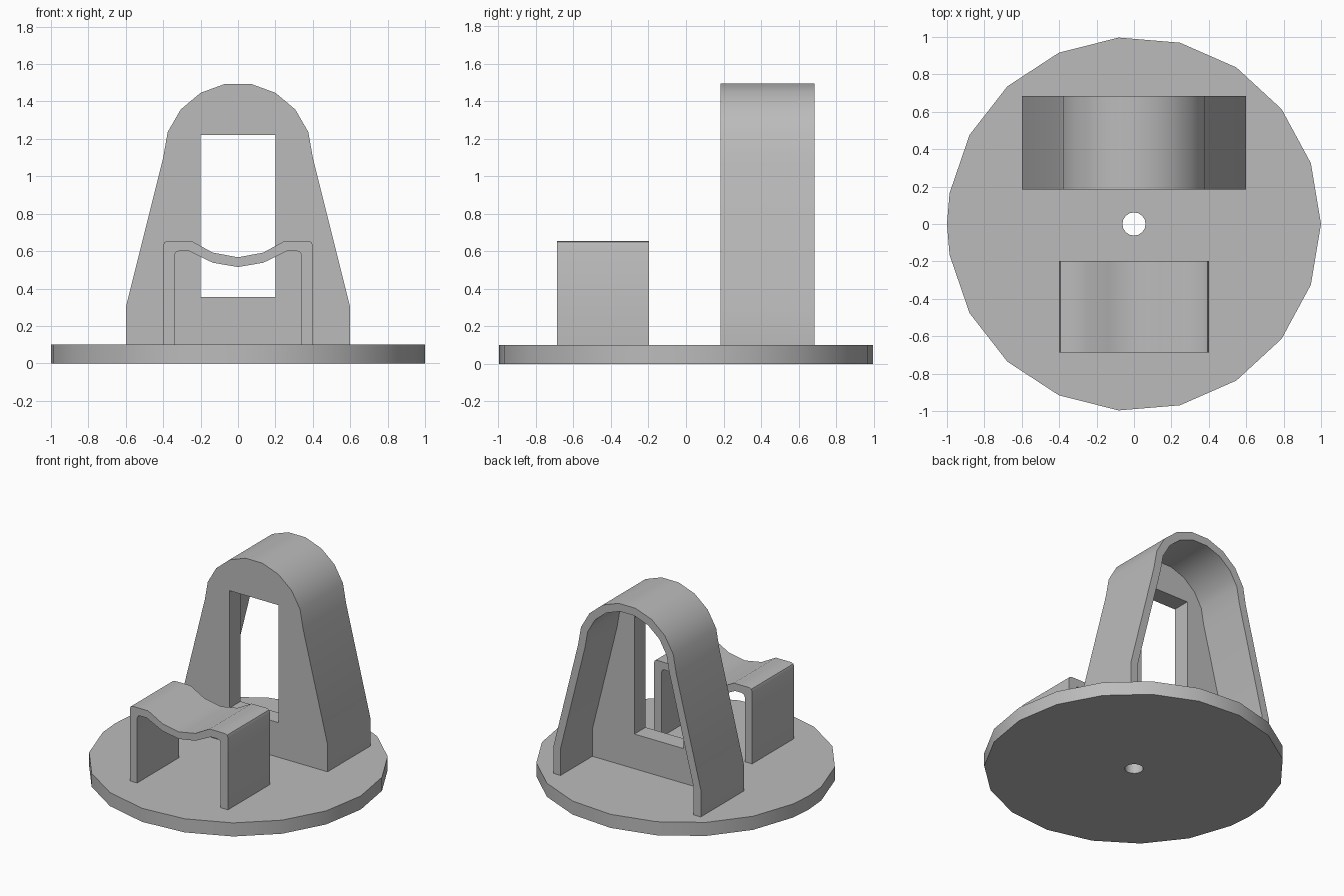
import bpy
import bmesh
from math import cos, sin, pi, radians

cube = bpy.data.objects.get("Cube")
if cube:
    bpy.data.objects.remove(cube, do_unlink=True)

grey = bpy.data.materials.new("plain grey")
grey.use_nodes = True
COLOUR = (0.5, 0.5, 0.5, 1)
grey.diffuse_color = COLOUR
grey.node_tree.nodes["Principled BSDF"].inputs["Base Color"].default_value = COLOUR


def extrude(name, outline, vec):
    """Solid prism from a closed outline of 3D points."""
    bm = bmesh.new()
    face = bm.faces.new([bm.verts.new(p) for p in outline])
    new = bmesh.ops.extrude_face_region(bm, geom=[face])["geom"]
    bmesh.ops.translate(bm, vec=vec, verts=[v for v in new if isinstance(v, bmesh.types.BMVert)])
    bmesh.ops.recalc_face_normals(bm, faces=bm.faces)
    mesh = bpy.data.meshes.new(name)
    bm.to_mesh(mesh)
    bm.free()
    mesh.materials.append(grey)
    obj = bpy.data.objects.new(name, mesh)
    bpy.context.collection.objects.link(obj)
    return obj


def prism_y(name, profile, y0, y1):
    return extrude(name, [(x, y0, z) for x, z in profile], (0, y1 - y0, 0))


def activate(obj):
    bpy.ops.object.select_all(action="DESELECT")
    obj.select_set(True)
    bpy.context.view_layer.objects.active = obj


def cut(obj, cutter):
    cutter.hide_render = True
    mod = obj.modifiers.new("cut", "BOOLEAN")
    mod.operation = "DIFFERENCE"
    mod.solver = "EXACT"
    mod.object = cutter
    activate(obj)
    bpy.ops.object.modifier_apply(modifier=mod.name)
    bpy.data.objects.remove(cutter, do_unlink=True)


def smooth(obj):
    activate(obj)
    bpy.ops.object.shade_smooth_by_angle(angle=radians(30))


def mirrored(half):
    """Complete a right-hand half profile, leaving points on x = 0 single."""
    return half + [(-x, z) for x, z in reversed(half) if x > 0]


# Base disc: equal steps from the right, meeting in two short sides on the left
FLOOR = 0.1
step = 2 * pi / 19
angles = [i * step for i in range(10)] + [pi] + [-i * step for i in range(9, 0, -1)]
base = extrude("base_disc", [(cos(a), sin(a), 0) for a in angles], (0, 0, FLOOR))
hole = [(0.062 * cos(i * pi / 8), 0.062 * sin(i * pi / 8), -0.1) for i in range(16)]
cut(base, extrude("hole_cutter", hole, (0, 0, 0.4)))
smooth(base)


# Tall arch: tapered hood with a front wall, open at the back
def arch_profile(inset, bottom):
    arc = [(cos(radians(a)), sin(radians(a))) for a in range(0, 81, 20)]
    r = 0.4 - inset
    half = [(0.6 - inset, bottom), (0.6 - inset, 0.3)]
    return mirrored(half + [(r * c, 1.1 + r * s) for c, s in arc])


arch = prism_y("arch_hood", arch_profile(0, FLOOR), 0.185, 0.685)
cut(arch, prism_y("hood_cutter", arch_profile(0.058, 0), 0.315, 0.9))
window = [(-0.2, 0.355), (0.2, 0.355), (0.2, 1.22), (-0.2, 1.22)]
cut(arch, prism_y("window_cutter", window, 0, 0.5))
smooth(arch)

# Low cradle: bent strip with two legs and a dipped top
outer = [(0.4, FLOOR), (0.4, 0.63), (0.393, 0.648), (0.375, 0.655),
         (0.25, 0.655), (0.135, 0.592), (0, 0.567)]
inner = [(0.34, FLOOR), (0.34, 0.575), (0.333, 0.593), (0.315, 0.6),
         (0.262, 0.6), (0.135, 0.538), (0, 0.515)]
cradle = prism_y("cradle", mirrored(outer) + mirrored(inner)[::-1], -0.688, -0.198)
smooth(cradle)
